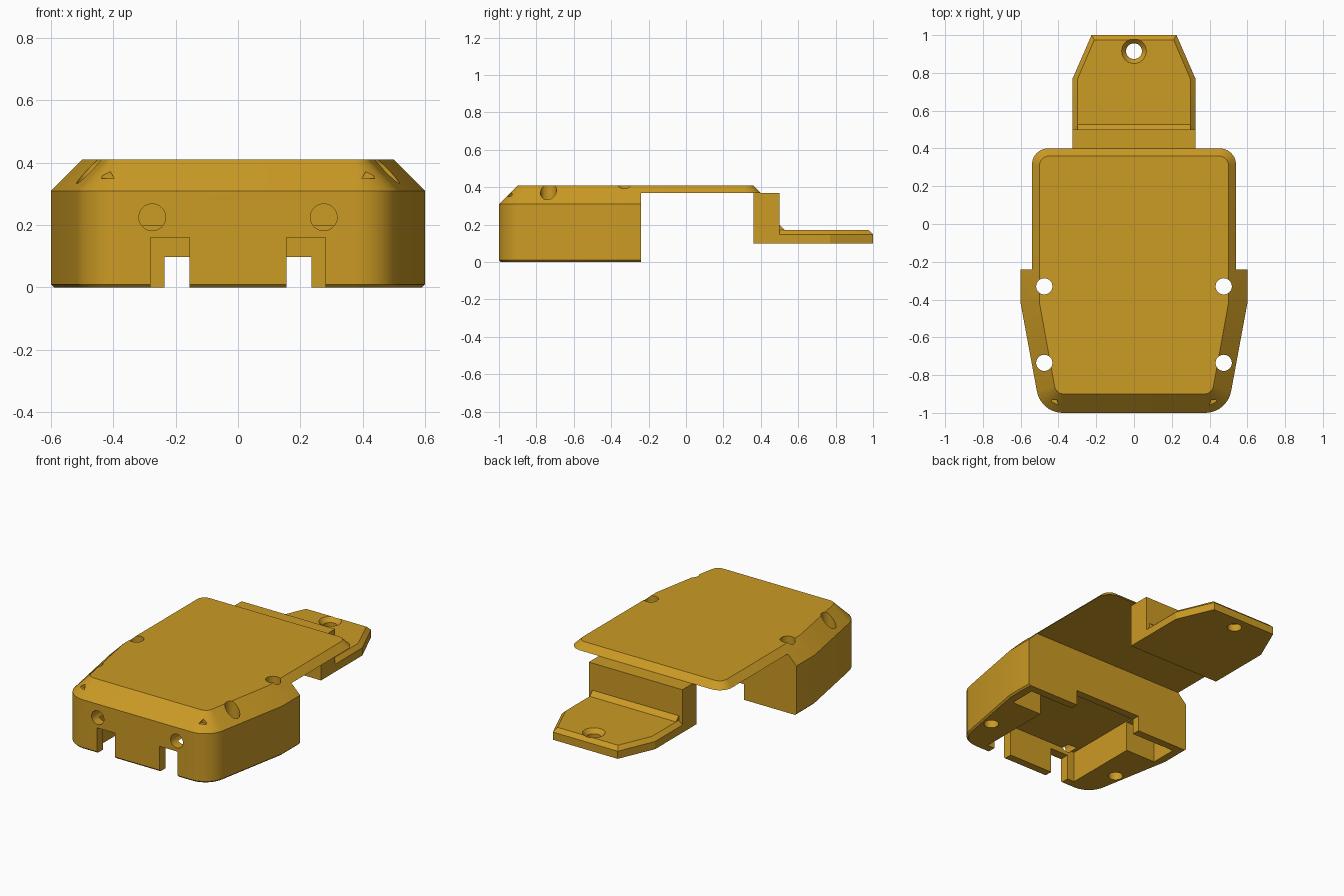
import bpy, bmesh, math
from mathutils import Vector, Matrix

if "Cube" in bpy.data.objects:
    bpy.data.objects.remove(bpy.data.objects["Cube"])

mat = bpy.data.materials.new("mustard plastic")
mat.diffuse_color = (0.60, 0.325, 0.018, 1)
mat.use_nodes = True
mat.node_tree.nodes["Principled BSDF"].inputs["Base Color"].default_value = mat.diffuse_color


def finish(bm, name):
    bmesh.ops.recalc_face_normals(bm, faces=bm.faces)
    me = bpy.data.meshes.new(name)
    bm.to_mesh(me)
    bm.free()
    me.materials.append(mat)
    ob = bpy.data.objects.new(name, me)
    bpy.context.collection.objects.link(ob)
    return ob


def outline(half, seg=10):
    """Half outline of (x, y, corner radius), mirrored in x, corners rounded."""
    pts = half + [(-x, y, r) for x, y, r in reversed(half)]
    out = []
    for i, (x, y, r) in enumerate(pts):
        p = Vector((x, y))
        if r == 0:
            out.append(p)
            continue
        a = (Vector(pts[i - 1][:2]) - p).normalized()
        b = (Vector(pts[(i + 1) % len(pts)][:2]) - p).normalized()
        half_ang = a.angle(b) / 2
        centre = p + (a + b).normalized() * (r / math.sin(half_ang))
        t = r / math.tan(half_ang)
        s, e = p + a * t - centre, p + b * t - centre
        for k in range(seg + 1):
            d = s.lerp(e, k / seg) if k in (0, seg) else s.slerp(e, k / seg)
            out.append(centre + d.normalized() * r)
    return out


def loft(name, rings):
    """Solid through stacked (outline, z) rings."""
    bm = bmesh.new()
    loops = [[bm.verts.new((p.x, p.y, z)) for p in ring] for ring, z in rings]
    for lo, hi in zip(loops, loops[1:]):
        n = len(lo)
        for i in range(n):
            bm.faces.new((lo[i], lo[(i + 1) % n], hi[(i + 1) % n], hi[i]))
    bm.faces.new(loops[0])
    bm.faces.new(loops[-1])
    return finish(bm, name)


def box(name, x0, x1, y0, y1, z0, z1):
    bm = bmesh.new()
    bmesh.ops.create_cube(bm, size=1)
    for v in bm.verts:
        v.co = ((x0 + x1) / 2 + v.co.x * (x1 - x0), (y0 + y1) / 2 + v.co.y * (y1 - y0),
                (z0 + z1) / 2 + v.co.z * (z1 - z0))
    return finish(bm, name)


def cylinder(name, centre, r, depth, r2=None, axis='Z', seg=32):
    bm = bmesh.new()
    bmesh.ops.create_cone(bm, cap_ends=True, segments=seg, radius1=r,
                          radius2=r if r2 is None else r2, depth=depth)
    rot = Matrix.Rotation(math.radians(90), 4, 'X') if axis == 'Y' else Matrix()
    bm.transform(Matrix.Translation(centre) @ rot)
    return finish(bm, name)


def cut(target, cutters):
    for c in cutters:
        c.hide_render = True
        m = target.modifiers.new("cut", 'BOOLEAN')
        m.operation, m.solver, m.object = 'DIFFERENCE', 'EXACT', c
        bpy.context.view_layer.objects.active = target
        bpy.ops.object.modifier_apply(modifier=m.name)
        bpy.data.objects.remove(c)


# Housing: tapered, rounded front, sloped shoulders, flat back
def housing_ring(d, r):
    return outline([(0.6 - d, -0.24, 0), (0.6 - d, -0.42, 0), (0.493 - d * 0.8, -1 + d, r)])


housing = loft("housing", [(housing_ring(0.01, 0.13), 0), (housing_ring(0, 0.14), 0.01),
                           (housing_ring(0, 0.14), 0.31), (housing_ring(0.1, 0.05), 0.41)])

# Cavity underneath and the opening in the back wall
cuts = [box("cavity", -0.33, 0.33, -0.94, -0.29, -0.1, 0.197),
        box("back_notch", -0.235, 0.235, -0.4, -0.2, -0.1, 0.098)]
for s in (-1, 1):
    # Corner pockets, front slots, front screw holes
    xs = sorted((s * 0.3, s * 0.54))
    cuts.append(box("pocket", *xs, -0.46, -0.29, -0.1, 0.19))
    xs = sorted((s * 0.155, s * 0.28))
    cuts.append(box("slot", *xs, -1.1, -0.9, -0.1, 0.16))
    cuts.append(cylinder("front_hole", (s * 0.275, -0.97, 0.225), 0.043, 0.16, axis='Y'))
    # Vertical bolt holes
    for y in (-0.33, -0.735):
        cuts.append(cylinder("bolt_hole", (s * 0.475, y, 0.2), 0.043, 0.8))
    # Small triangular nick on the front slope
    cuts.append(cylinder("nick", (s * 0.418, -0.945, 0.362), 0.024, 0.03, axis='Y', seg=3))
cut(housing, cuts)

# Roof plate extending to the back, with sloped edges
def roof_ring(d, r):
    return outline([(0.54 - d, 0.40 - d, r), (0.54 - d, -0.24, 0)])


roof_plate = loft("roof_plate", [(roof_ring(0, 0.085), 0.37), (roof_ring(0.005, 0.082), 0.375),
                                 (roof_ring(0.04, 0.05), 0.41)])

# Drop block and rear tongue
drop_block = box("drop_block", -0.325, 0.325, 0.36, 0.5, 0.1, 0.37)
low = outline([(0.325, 0.5, 0), (0.325, 0.77, 0), (0.225, 1.0, 0)])
high = outline([(0.3, 0.5, 0), (0.3, 0.765, 0), (0.21, 0.975, 0)])
tongue = loft("tongue", [(low, 0.1), (low, 0.148), (high, 0.172)])
cut(tongue, [cylinder("tongue_hole", (0, 0.915, 0.13), 0.042, 0.3),
             cylinder("countersink", (0, 0.915, 0.16), 0.042, 0.03, r2=0.068)])

# Small wedge where the tongue meets the block
bm = bmesh.new()
ends = [[bm.verts.new((x, y, z)) for y, z in ((0.5, 0.17), (0.53, 0.17), (0.5, 0.2))]
        for x in (-0.3, 0.3)]
for e in ends:
    bm.faces.new(e)
for i in range(3):
    j = (i + 1) % 3
    bm.faces.new((ends[0][i], ends[0][j], ends[1][j], ends[1][i]))
wedge = finish(bm, "root_wedge")

# Smooth curved walls, keep edges crisp
for ob in (housing, roof_plate, tongue):
    bpy.ops.object.select_all(action='DESELECT')
    ob.select_set(True)
    bpy.context.view_layer.objects.active = ob
    bpy.ops.object.shade_smooth_by_angle(angle=math.radians(20))
